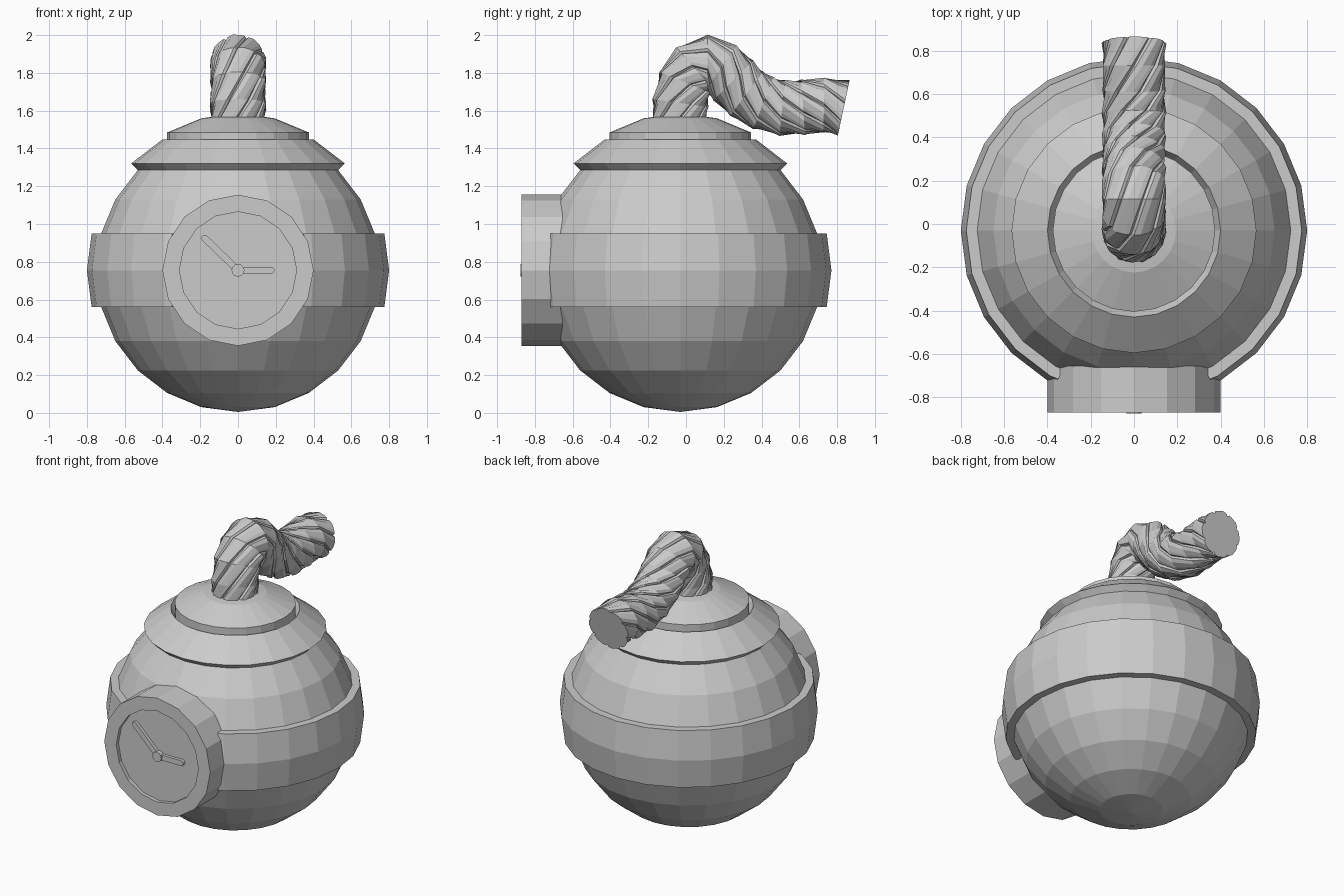
import bpy, bmesh
from math import sin, cos, pi, radians
from mathutils import Vector, Matrix

if "Cube" in bpy.data.objects:
    bpy.data.objects.remove(bpy.data.objects["Cube"], do_unlink=True)

grey = bpy.data.materials.new("plain grey")
grey.use_nodes = True
COLOR = (0.6, 0.6, 0.6, 1)
grey.diffuse_color = COLOR
grey.node_tree.nodes["Principled BSDF"].inputs["Base Color"].default_value = COLOR

R, CY, CZ = 0.75, -0.03, 0.755      # body radius and centre
BODY = Matrix.Translation((0, CY, 0))


def finish(name, bm, matrix=Matrix()):
    bmesh.ops.recalc_face_normals(bm, faces=bm.faces)
    bm.transform(matrix)
    mesh = bpy.data.meshes.new(name)
    bm.to_mesh(mesh)
    bm.free()
    mesh.materials.append(grey)
    obj = bpy.data.objects.new(name, mesh)
    bpy.context.collection.objects.link(obj)
    return obj


def skin(bm, rings, wrap_rings=False, caps=False):
    """Join successive closed loops of points with quads."""
    loops = [[bm.verts.new(p) for p in ring] for ring in rings]
    pairs = list(zip(loops, loops[1:]))
    if wrap_rings:
        pairs.append((loops[-1], loops[0]))
    for a, b in pairs:
        n = len(a)
        for i in range(n):
            j = (i + 1) % n
            bm.faces.new((a[i], a[j], b[j], b[i]))
    if caps:
        bm.faces.new(loops[0])
        bm.faces.new(loops[-1])


def lathe(name, profile, sides, matrix, closed=False):
    """Revolve (radius, height) points around z."""
    bm = bmesh.new()
    turn = [2 * pi * i / sides for i in range(sides)]
    rings = [[(r * cos(a), r * sin(a), z) for a in turn] for r, z in profile]
    skin(bm, rings, wrap_rings=closed, caps=not closed)
    return finish(name, bm, matrix)


def shell(lat, grow=0.0):
    """Point on the body's outline at a latitude, pushed outward."""
    a = radians(lat)
    return ((R + grow) * cos(a), CZ + (R + grow) * sin(a))


# Round body
bm = bmesh.new()
bmesh.ops.create_uvsphere(bm, u_segments=24, v_segments=12, radius=R)
finish("body", bm, Matrix.Translation((0, CY, CZ)))

# Flared skirt around the top, and the raised cap inside it
lathe("top_skirt", [shell(45), shell(45, 0.05), shell(60, 0.05), shell(60)],
      24, BODY, closed=True)
lift = 0.08
cap = [shell(60)] + [(r, z + lift) for r, z in (shell(60), shell(75), shell(89))]
lathe("top_cap", cap, 24, BODY)

# Belt around the middle, open at the front behind the dial
half = shell(15)[1] - CZ
section = [(0.72, -half), (0.775, -half), (0.8, 0), (0.775, half), (0.72, half), (0.71, 0)]
stops = [(27, 0.9945)] + [(d, 1) for d in range(30, 331, 15)] + [(333, 0.9945)]
rings = []
for deg, k in stops:
    a = radians(deg - 90)
    rings.append([(r * k * cos(a), r * k * sin(a), CZ + z) for r, z in section])
bm = bmesh.new()
skin(bm, rings, caps=True)
finish("belt", bm, BODY)

# Clock case: a drum facing the front with a recessed dial
FACE = Matrix.Translation((0, 0, CZ)) @ Matrix.Rotation(pi / 2, 4, 'X')
lathe("clock_case", [(0.4, 0.655), (0.4, 0.87), (0.31, 0.87), (0.31, 0.845)], 16, FACE)
lathe("clock_hub", [(0.034, 0.84), (0.034, 0.875)], 12, FACE)


def hand(name, length, angle):
    w = 0.018
    tip = [(length + w * cos(t), w * sin(t)) for t in (pi * (i / 6 - 0.5) for i in range(7))]
    outline = [(0, -w)] + tip + [(0, w)]
    bm = bmesh.new()
    skin(bm, [[(x, y, z) for x, y in outline] for z in (0.84, 0.866)], caps=True)
    finish(name, bm, FACE @ Matrix.Rotation(radians(angle), 4, 'Z'))


hand("hour_hand", 0.175, 0)
hand("minute_hand", 0.245, 136)

# Twisted rope fuse: grooved section swept and turned along a bent path
path = [(-0.035, 1.54), (-0.03, 1.64), (-0.005, 1.75), (0.045, 1.825), (0.115, 1.855),
        (0.185, 1.825), (0.25, 1.76), (0.32, 1.69), (0.41, 1.64), (0.51, 1.615),
        (0.62, 1.618), (0.73, 1.63), (0.835, 1.615)]
pts = [Vector((0, y, z)) for y, z in path]
strand = [(0, 0.145), (0.25, 0.15), (0.6, 0.147), (0.8, 0.145), (0.9, 0.132)]
STRANDS, TWIST = 8, 5.2
side = Vector((1, 0, 0))
rings, run = [], 0
for i, p in enumerate(pts):
    if i:
        run += (p - pts[i - 1]).length
    along = (pts[min(i + 1, len(pts) - 1)] - pts[max(i - 1, 0)]).normalized()
    if i == len(pts) - 1:
        along = Vector((0, 0.978, -0.209))
    up = along.cross(side)
    ring = []
    for s in range(STRANDS):
        for f, r in strand:
            a = 2 * pi * (s + f) / STRANDS + TWIST * run
            ring.append(p + side * (r * cos(a)) + up * (r * sin(a)))
    rings.append(ring)
bm = bmesh.new()
skin(bm, rings, caps=True)
finish("rope_fuse", bm)
